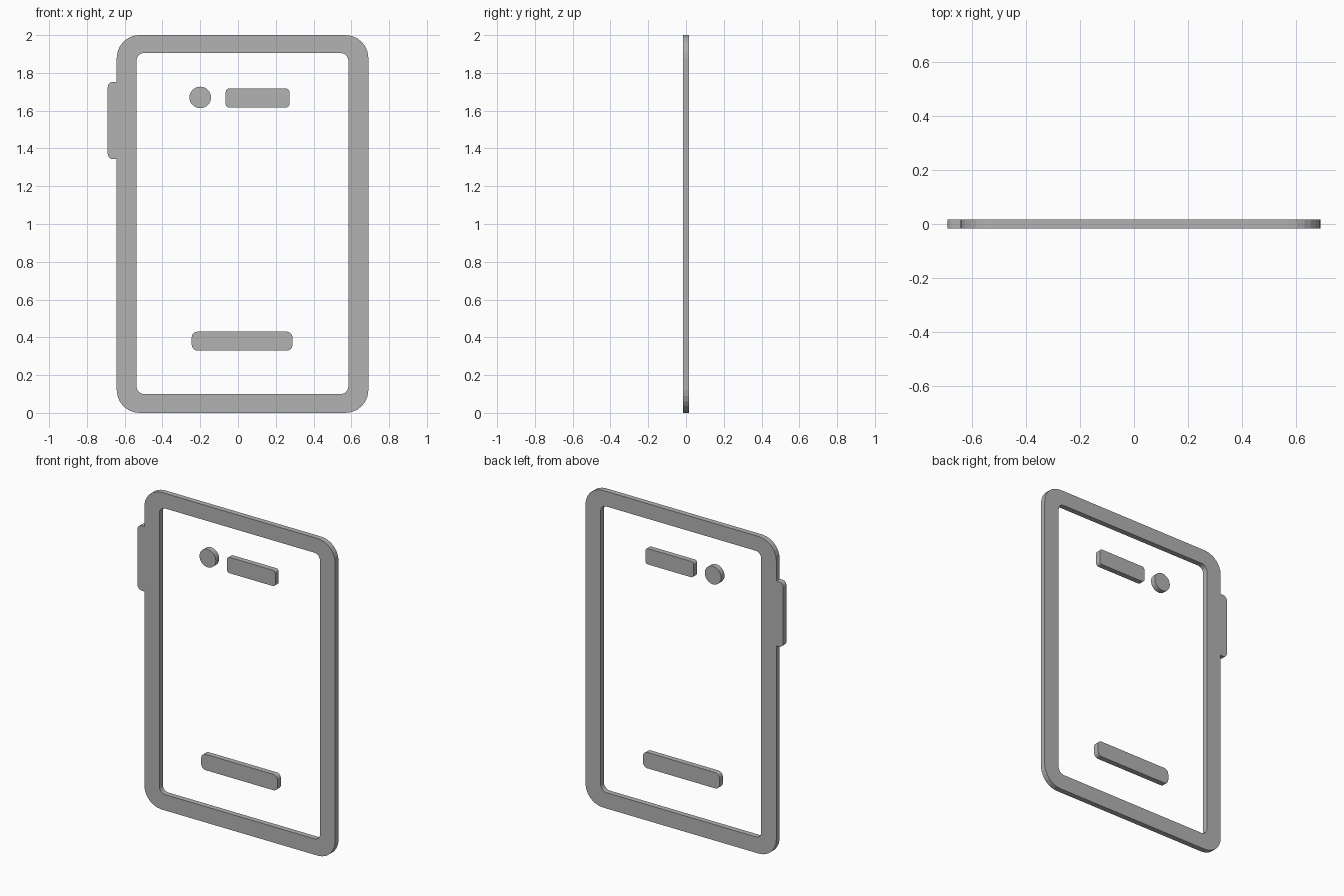
import bpy
import bmesh
import math

HALF = 0.017  # half of the sheet thickness

cube = bpy.data.objects.get("Cube")
if cube:
    bpy.data.objects.remove(cube)

grey = bpy.data.materials.new("plain grey")
grey.use_nodes = True
COLOUR = (0.45, 0.45, 0.45, 1)
grey.diffuse_color = COLOUR
grey.node_tree.nodes["Principled BSDF"].inputs["Base Color"].default_value = COLOUR


def rounded_rect(x0, x1, z0, z1, radius, steps=6):
    """Counter-clockwise outline with rounded corners."""
    corners = [(x1 - radius, z1 - radius), (x0 + radius, z1 - radius),
               (x0 + radius, z0 + radius), (x1 - radius, z0 + radius)]
    points = []
    for quarter, (cx, cz) in enumerate(corners):
        for i in range(steps + 1):
            a = (quarter + i / steps) * math.pi / 2
            points.append((cx + radius * math.cos(a), cz + radius * math.sin(a)))
    return points


def circle(cx, cz, radius, sides=32):
    return [(cx + radius * math.cos(i * math.tau / sides),
             cz + radius * math.sin(i * math.tau / sides)) for i in range(sides)]


def plate(name, outline, hole=None):
    """Flat plate cut from an outline, with an optional matching hole."""
    bm = bmesh.new()

    def loop(points, y):
        return [bm.verts.new((x, y, z)) for x, z in points]

    def bridge(a, b):
        n = len(a)
        for i in range(n):
            j = (i + 1) % n
            bm.faces.new((a[i], a[j], b[j], b[i]))

    front, back = loop(outline, -HALF), loop(outline, HALF)
    bridge(front, back)
    if hole:
        hole_front, hole_back = loop(hole, -HALF), loop(hole, HALF)
        bridge(hole_front, front)
        bridge(back, hole_back)
        bridge(hole_back, hole_front)
    else:
        bm.faces.new(front)
        bm.faces.new(back)
    bmesh.ops.recalc_face_normals(bm, faces=bm.faces)
    mesh = bpy.data.meshes.new(name)
    bm.to_mesh(mesh)
    bm.free()
    mesh.materials.append(grey)
    obj = bpy.data.objects.new(name, mesh)
    bpy.context.collection.objects.link(obj)
    return obj


# Outer frame
plate("frame", rounded_rect(-0.642, 0.69, 0, 2, 0.12),
      rounded_rect(-0.537, 0.584, 0.1, 1.905, 0.04))

# Side button: rounded outside, straight where it meets the frame
button = [p for p in rounded_rect(-0.69, -0.59, 1.343, 1.753, 0.03) if p[0] < -0.642]
plate("side_button", [(-0.642, 1.753)] + button + [(-0.642, 1.343)])

# Details floating inside the frame
plate("camera_disc", circle(-0.2, 1.67, 0.057))
plate("top_bar", rounded_rect(-0.065, 0.272, 1.617, 1.717, 0.018))
plate("bottom_bar", rounded_rect(-0.245, 0.288, 0.33, 0.43, 0.03))
